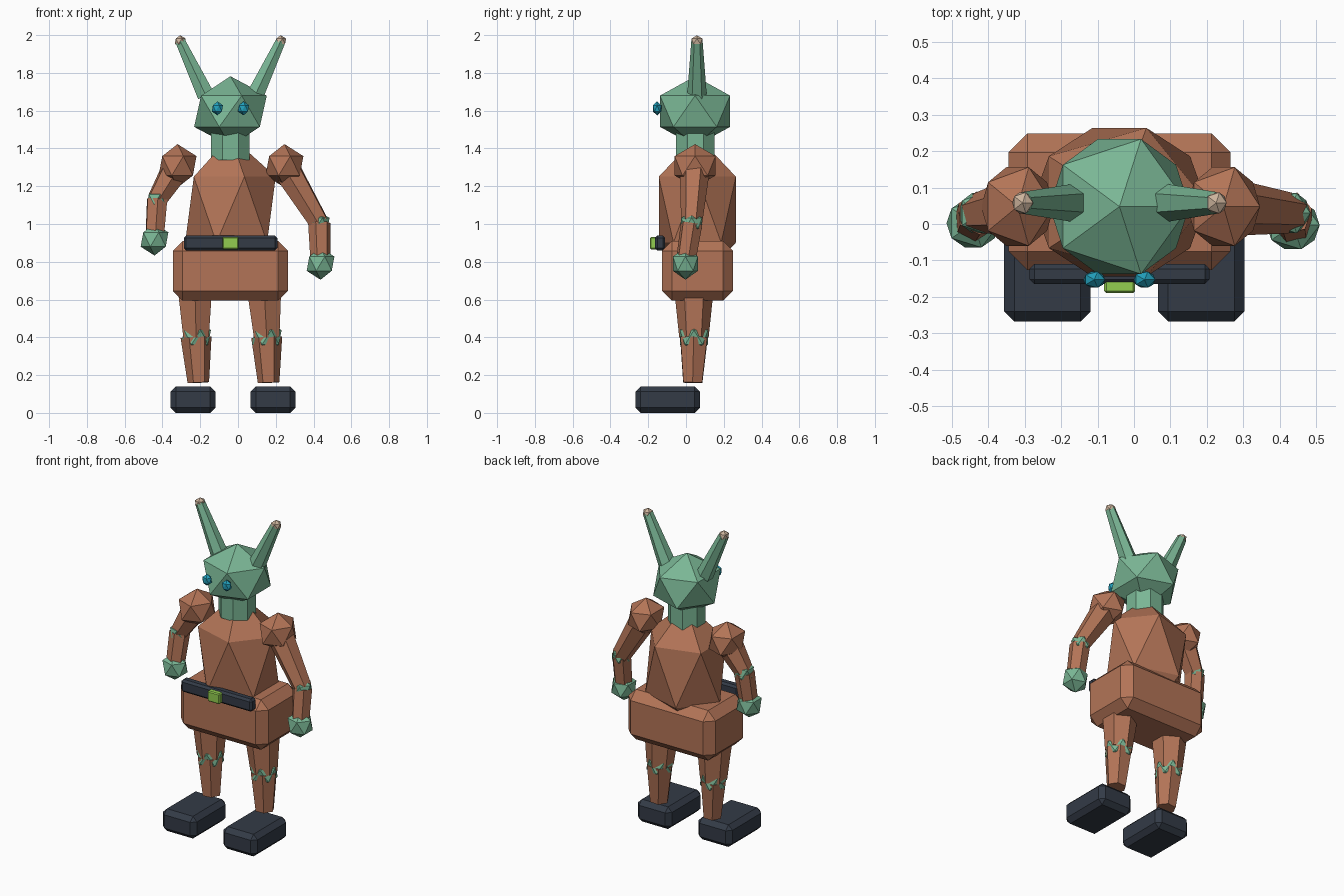
import bpy
import math
from mathutils import Vector, Matrix

if "Cube" in bpy.data.objects:
    bpy.data.objects.remove(bpy.data.objects["Cube"])


def material(name, rgb):
    m = bpy.data.materials.new(name)
    m.use_nodes = True
    m.diffuse_color = (*rgb, 1)
    m.node_tree.nodes["Principled BSDF"].inputs["Base Color"].default_value = (*rgb, 1)
    return m


GREEN = material("skin green", (0.195, 0.47, 0.3))
BROWN = material("suit brown", (0.45, 0.175, 0.095))
NAVY = material("dark navy", (0.033, 0.043, 0.062))
LIME = material("buckle lime", (0.29, 0.61, 0.08))
CYAN = material("eye cyan", (0.016, 0.35, 0.5))
TAN = material("tip tan", (0.6, 0.45, 0.33))


def finish(name, mat):
    ob = bpy.context.object
    ob.name = name
    ob.data.materials.clear()
    ob.data.materials.append(mat)
    return ob


def ball(name, centre, radii, mat):
    """Twenty-sided faceted ball, stretched on each axis."""
    bpy.ops.mesh.primitive_ico_sphere_add(subdivisions=1, radius=1)
    ob = finish(name, mat)
    ob.data.transform(Matrix.Diagonal((*radii, 1)))
    ob.location = centre
    return ob


def block(name, low, high, bevel, mat):
    """Box between two corners with chamfered edges."""
    low, high = Vector(low), Vector(high)
    bpy.ops.mesh.primitive_cube_add(size=1)
    ob = finish(name, mat)
    ob.data.transform(Matrix.Diagonal((*(high - low), 1)))
    ob.location = (low + high) / 2
    mod = ob.modifiers.new("chamfer", "BEVEL")
    mod.width = bevel
    mod.segments = 1
    return ob


def limb(name, start, end, r1, r2, mat, sides=6):
    """Tapered prism from start to end, with a flat face to the front."""
    start, end = Vector(start), Vector(end)
    axis = end - start
    bpy.ops.mesh.primitive_cone_add(vertices=sides, radius1=r1, radius2=r2, depth=axis.length)
    ob = finish(name, mat)
    ob.data.transform(Matrix.Rotation(math.pi / sides, 4, "Z"))
    ob.rotation_euler = axis.to_track_quat("Z", "Y").to_euler()
    ob.location = (start + end) / 2
    return ob


MID = -0.04   # body centre line

# Trunk, neck and head
ball("torso", (MID, 0.06, 1.076), (0.268, 0.24, 0.39), BROWN)
block("pelvis", (-0.345, -0.127, 0.594), (0.265, 0.249, 0.91), 0.052, BROWN)
limb("neck", (MID, 0.05, 1.34), (MID, 0.05, 1.54), 0.11, 0.11, GREEN, 8)
ball("head", (MID, 0.048, 1.597), (0.215, 0.218, 0.185), GREEN)

# Belt and buckle
block("belt", (-0.287, -0.165, 0.86), (0.208, -0.11, 0.939), 0.013, NAVY)
block("belt_buckle", (-0.082, -0.19, 0.866), (0.003, -0.15, 0.932), 0.006, LIME)

# Eyes and antennae
for side, s in (("right", -1), ("left", 1)):
    ball(side + "_eye", (MID + s * 0.069, -0.153, 1.612), (0.033, 0.026, 0.037), CYAN)
    tip = (MID + s * 0.266, 0.058, 1.968)
    limb(side + "_antenna", (MID + s * 0.13, 0.058, 1.68), tip, 0.052, 0.03, GREEN)
    ball(side + "_antenna_tip", tip, (0.032, 0.034, 0.031), TAN)

# Arms: shoulder, elbow and hand centres for each pose
arms = {
    "right": ((-0.32, 0.048, 1.308), (-0.428, 0.03, 1.13), (-0.442, 0.002, 0.918)),
    "left": ((0.246, 0.048, 1.308), (0.43, 0.03, 1.005), (0.437, -0.003, 0.79)),
}
for side, (shoulder, elbow, hand) in arms.items():
    ball(side + "_shoulder", shoulder, (0.112, 0.127, 0.115), BROWN)
    limb(side + "_upper_arm", shoulder, elbow, 0.082, 0.056, BROWN)
    ball(side + "_elbow", elbow, (0.061, 0.065, 0.061), GREEN)
    limb(side + "_forearm", elbow, hand, 0.06, 0.054, BROWN)
    ball(side + "_hand", hand, (0.082, 0.078, 0.085), GREEN)

# Legs: hip, knee and ankle centres, then the boot centre
legs = {
    "right": ((-0.228, 0.042, 0.66), (-0.222, 0.042, 0.4), (-0.21, 0.036, 0.16), -0.238),
    "left": ((0.138, 0.042, 0.66), (0.152, 0.042, 0.4), (0.162, 0.036, 0.16), 0.185),
}
for side, (hip, knee, ankle, boot) in legs.items():
    limb(side + "_thigh", hip, knee, 0.105, 0.078, BROWN)
    ball(side + "_knee", knee, (0.088, 0.088, 0.085), GREEN)
    limb(side + "_shin", knee, ankle, 0.082, 0.057, BROWN)
    block(side + "_boot", (boot - 0.119, -0.268, 0), (boot + 0.119, 0.074, 0.14), 0.028, NAVY)
